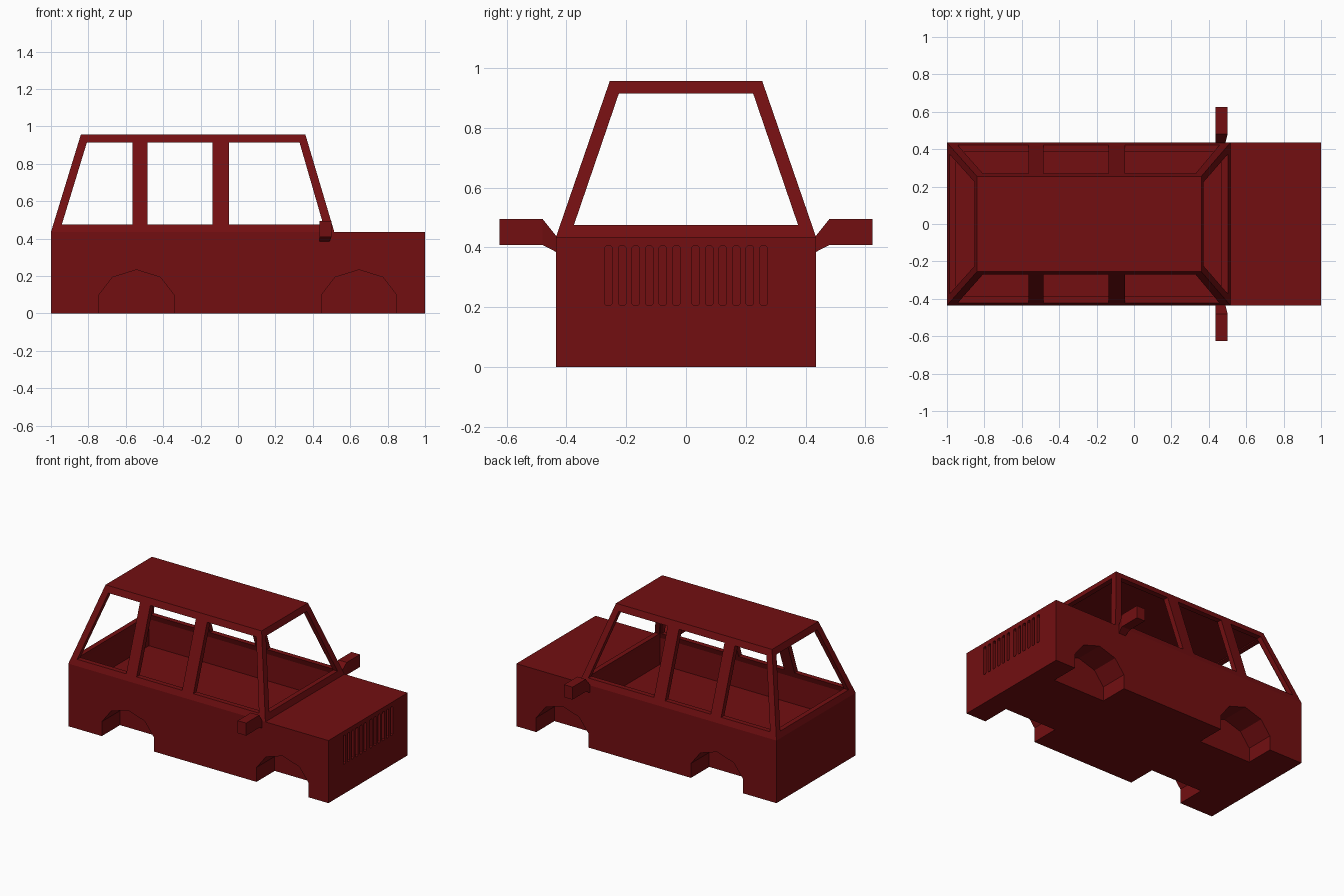
import bpy, bmesh

if "Cube" in bpy.data.objects:
    bpy.data.objects.remove(bpy.data.objects["Cube"])

red = bpy.data.materials.new("dark red")
red.diffuse_color = (0.17, 0.0045, 0.0055, 1)
red.use_nodes = True
red.node_tree.nodes["Principled BSDF"].inputs["Base Color"].default_value = red.diffuse_color


def make(name, bm):
    bmesh.ops.recalc_face_normals(bm, faces=bm.faces)
    me = bpy.data.meshes.new(name)
    bm.to_mesh(me)
    bm.free()
    me.materials.append(red)
    ob = bpy.data.objects.new(name, me)
    bpy.context.collection.objects.link(ob)
    return ob


def loft(bm, rings):
    """Closed solid through a list of matching point rings."""
    vs = [[bm.verts.new(p) for p in r] for r in rings]
    n = len(vs[0])
    for a, b in zip(vs, vs[1:]):
        for i in range(n):
            bm.faces.new((a[i], a[(i + 1) % n], b[(i + 1) % n], b[i]))
    bm.faces.new(vs[0])
    bm.faces.new(vs[-1])


def rect(x0, x1, w, z):
    return [(x0, -w, z), (x1, -w, z), (x1, w, z), (x0, w, z)]


def along_y(bm, profile, y0, y1):
    loft(bm, [[(x, y, z) for x, z in profile] for y in (y0, y1)])


def along_x(bm, profile, x0, x1):
    loft(bm, [[(x, y, z) for y, z in profile] for x in (x0, x1)])


def cut(target, bm):
    cutter = make("cutter", bm)
    cutter.hide_render = True
    m = target.modifiers.new("cut", 'BOOLEAN')
    m.operation = 'DIFFERENCE'
    m.solver = 'EXACT'
    m.object = cutter
    bpy.context.view_layer.objects.active = target
    bpy.ops.object.modifier_apply(modifier=m.name)
    bpy.data.objects.remove(cutter)


# Body: long box, rear part of its top raised into a tapered cabin
W, H, COWL = 0.435, 0.435, 0.515
bm = bmesh.new()
loft(bm, [rect(-1, 1, W, 0), rect(-1, 1, W, H)])
bmesh.ops.bisect_plane(bm, geom=bm.verts[:] + bm.edges[:] + bm.faces[:],
                       plane_co=(COWL, 0, 0), plane_no=(1, 0, 0))
top = [f for f in bm.faces
       if f.calc_center_median().z > H - 0.01 and f.calc_center_median().x < COWL]
new = bmesh.ops.extrude_face_region(bm, geom=top)["geom"]
for v in [g for g in new if isinstance(g, bmesh.types.BMVert)]:
    v.co = (-0.84 if v.co.x < 0 else 0.36, 0.255 if v.co.y > 0 else -0.255, 0.957)
bmesh.ops.delete(bm, geom=[f for f in top if f.is_valid], context='FACES')
body = make("car_body", bm)

# Hollow interior
bm = bmesh.new()
loft(bm, [rect(-0.965, 0.48, 0.4, 0.25), rect(-0.965, 0.48, 0.4, H),
          rect(-0.815, 0.335, 0.23, 0.92)])
cut(body, bm)

# Side windows, cut straight through both sides
Z0, Z1 = 0.475, 0.914
bm = bmesh.new()
for a0, a1, b0, b1 in ((-0.942, -0.565, -0.808, -0.565),
                       (-0.485, -0.135, -0.485, -0.135),
                       (-0.048, 0.456, -0.048, 0.329)):
    along_y(bm, [(a0, Z0), (a1, Z0), (b1, Z1), (b0, Z1)], -0.7, 0.7)
cut(body, bm)

# Windscreen and rear window
bm = bmesh.new()
along_x(bm, [(-0.375, Z0), (0.375, Z0), (0.225, Z1), (-0.225, Z1)], -1.2, 1.2)
cut(body, bm)

# Wheel arches
bm = bmesh.new()
for cx in (-0.543, 0.647):
    p = [(-0.2, -0.1), (-0.2, 0.1), (-0.128, 0.193), (0, 0.233),
         (0.128, 0.193), (0.2, 0.1), (0.2, -0.1)]
    for s in (-1, 1):
        along_y(bm, [(cx + x, z) for x, z in p], s * 0.235, s * 0.6)
cut(body, bm)

# Grille slots
bm = bmesh.new()
for i in range(6):
    for s in (-1, 1):
        c = s * (0.032 + 0.0455 * i)
        h, k = 0.0125, 0.006
        along_x(bm, [(c - h, 0.205 + k), (c - h + k, 0.205), (c + h - k, 0.205),
                     (c + h, 0.205 + k), (c + h, 0.405 - k), (c + h - k, 0.405),
                     (c - h + k, 0.405), (c - h, 0.405 - k)], 0.97, 1.1)
cut(body, bm)

# Side mirrors on tapered arms
for name, s in (("mirror_right", -1), ("mirror_left", 1)):
    bm = bmesh.new()
    loft(bm, [[(x0, s * y, z0), (x1, s * y, z0), (x1, s * y, z1), (x0, s * y, z1)]
              for y, x0, x1, z0, z1 in ((0.432, 0.435, 0.488, 0.383, 0.435),
                                        (0.48, 0.435, 0.5, 0.408, 0.495),
                                        (0.625, 0.435, 0.5, 0.408, 0.495))])
    make(name, bm)
